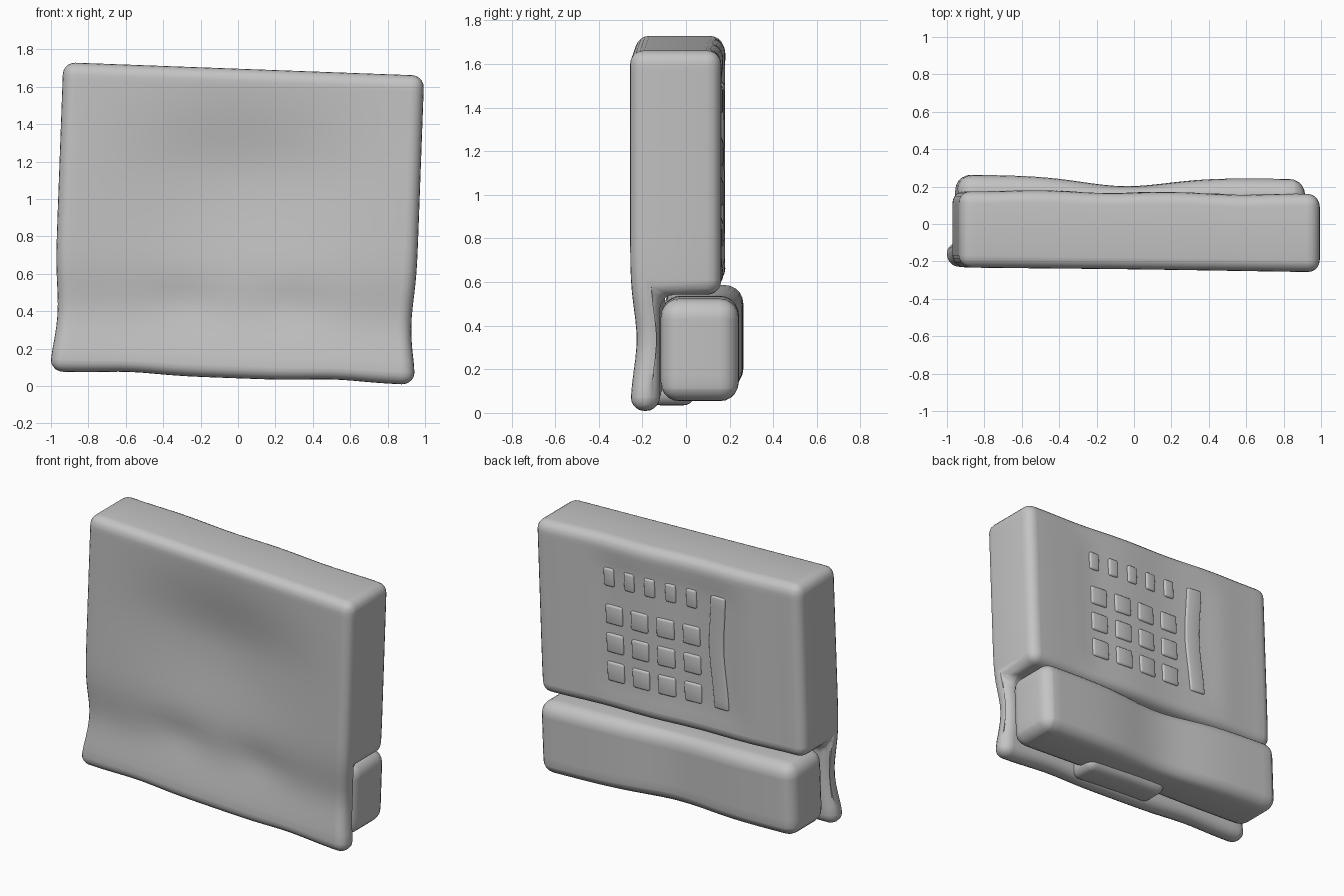
import bpy, bmesh
from math import exp, sin
from mathutils import Vector, Matrix

cube = bpy.data.objects.get("Cube")
if cube:
    bpy.data.objects.remove(cube, do_unlink=True)

grey = bpy.data.materials.new("plain grey")
grey.use_nodes = True
GREY = (0.55, 0.55, 0.55, 1)
grey.diffuse_color = GREY
grey.node_tree.nodes["Principled BSDF"].inputs["Base Color"].default_value = GREY


def bump(v, centre, width):
    return exp(-((v - centre) / width) ** 2)


def lean(p):
    """The whole device stands slightly tilted and turned."""
    return Vector((p.x + 0.037 * (p.z - 0.87), p.y - 0.013 * p.x, p.z - 0.037 * p.x))


def warp_body(p):
    x, y, z = p
    if y < -0.15:  # softly dished front with two faint creases
        edge = max(0, 1 - abs(x / 0.93) ** 4) * max(0, 1 - abs((z - 0.87) / 0.8) ** 6)
        dish = 0.075 * bump(x, 0.0, 0.6) * bump(z, 1.1, 0.36 if z > 1.1 else 0.58)
        dish += 0.014 * (bump(x, -0.28, 0.2) + bump(x, 0.32, 0.2)) * bump(z, 0.45, 0.1)
        y += edge * dish
    if z < 0.9:  # thin lower panel bends inwards and flares at its foot
        waist = bump(z, 0.37, 0.19)
        x *= 1 - 0.02 * waist + 0.01 * bump(z, 0.1, 0.1)
        y += 0.03 * waist * (p.y < -0.15)
    if z < 0.2:  # uneven lower edge
        z += 0.016 * bump(abs(x), 0.55, 0.2) * (1 - z / 0.2)
    if y > 0.1:  # wavy back with a shallow recess round the keys
        inside = max(0, 1 - abs(x / 0.56) ** 8) * max(0, 1 - abs((z - 1.13) / 0.47) ** 8)
        y += 0.005 * sin(9 * x) - 0.012 * inside
    return lean(Vector((x, y, z)))


def warp_block(p):
    x, y, z = p
    pinch = bump(x, -0.03, 0.33)
    if y > 0.05:
        y -= 0.05 * pinch * (y - 0.05) / 0.2
    z += 0.02 * (0.5 - pinch) * (1 if z > 0.3 else -0.5)
    return lean(Vector((x, y, z)))


def finish(name, bm, warp, radius, step=0.06, segments=5):
    """Round the edges, slice into a fine mesh, warp and shade."""
    bmesh.ops.bevel(bm, geom=bm.edges[:], offset=radius, segments=segments,
                    profile=0.5, affect='EDGES', clamp_overlap=True)
    for axis in (0, 2):
        values = [v.co[axis] for v in bm.verts]
        at, top = min(values) + step, max(values)
        while step and at < top:
            co, no = Vector(), Vector()
            co[axis], no[axis] = at, 1
            bmesh.ops.bisect_plane(bm, geom=bm.verts[:] + bm.edges[:] + bm.faces[:],
                                   plane_co=co, plane_no=no, dist=0.0005)
            at += step
    for v in bm.verts:
        v.co = warp(v.co)
    bmesh.ops.recalc_face_normals(bm, faces=bm.faces[:])
    mesh = bpy.data.meshes.new(name)
    bm.to_mesh(mesh)
    bm.free()
    mesh.materials.append(grey)
    ob = bpy.data.objects.new(name, mesh)
    bpy.context.collection.objects.link(ob)
    bpy.ops.object.select_all(action='DESELECT')
    ob.select_set(True)
    bpy.context.view_layer.objects.active = ob
    bpy.ops.object.shade_smooth_by_angle(angle=0.7)


def box(name, low, high, warp, radius, step=0.06, segments=5):
    low, high = Vector(low), Vector(high)
    bm = bmesh.new()
    bmesh.ops.create_cube(bm, size=1, matrix=Matrix.Translation((low + high) / 2)
                          @ Matrix.Diagonal((high - low).to_4d()))
    finish(name, bm, warp, radius, step, segments)


# Main body: thick upper part and thin lower panel in one stepped profile
profile = [(-0.245, 0.042), (-0.108, 0.042), (-0.108, 0.575),
           (0.168, 0.575), (0.168, 1.695), (-0.245, 1.695)]
bm = bmesh.new()
face = bm.faces.new([bm.verts.new((-0.965, y, z)) for y, z in profile])
side = bmesh.ops.extrude_face_region(bm, geom=[face])
bmesh.ops.translate(bm, vec=(1.93, 0, 0),
                    verts=[g for g in side["geom"] if isinstance(g, bmesh.types.BMVert)])
bmesh.ops.recalc_face_normals(bm, faces=bm.faces[:])
finish("main_body", bm, warp_body, 0.065)

# Rounded block behind the lower panel, and the small bridge under it
box("rear_block", (-0.93, -0.105, 0.09), (0.93, 0.252, 0.545), warp_block, 0.085)
box("lower_bridge", (-0.2, -0.17, 0.05), (0.42, 0.05, 0.3), warp_block, 0.06)


def key(name, x, z, width, height):
    box(name, (x - width / 2, 0.12, z - height / 2),
        (x + width / 2, 0.18, z + height / 2), warp_body, 0.014, 0, 3)


# Keys on the back: a row of small ones, a grid of large ones
for i in range(5):
    key(f"small_key_{i + 1}", 0.43 - 0.15 * i, 1.44, 0.075, 0.12)
for row in range(3):
    for col in range(4):
        key(f"large_key_{row + 1}_{col + 1}", 0.4 - 0.187 * col, 1.2 - 0.185 * row, 0.125, 0.125)


# Long upright bar beside the keys, bowed sideways
def warp_bar(p):
    return warp_body(Vector((p.x + 0.03 * bump(p.z, 1.15, 0.25), p.y, p.z)))


box("side_bar", (-0.43, 0.12, 0.77), (-0.32, 0.18, 1.5), warp_bar, 0.014, 0.06, 3)
